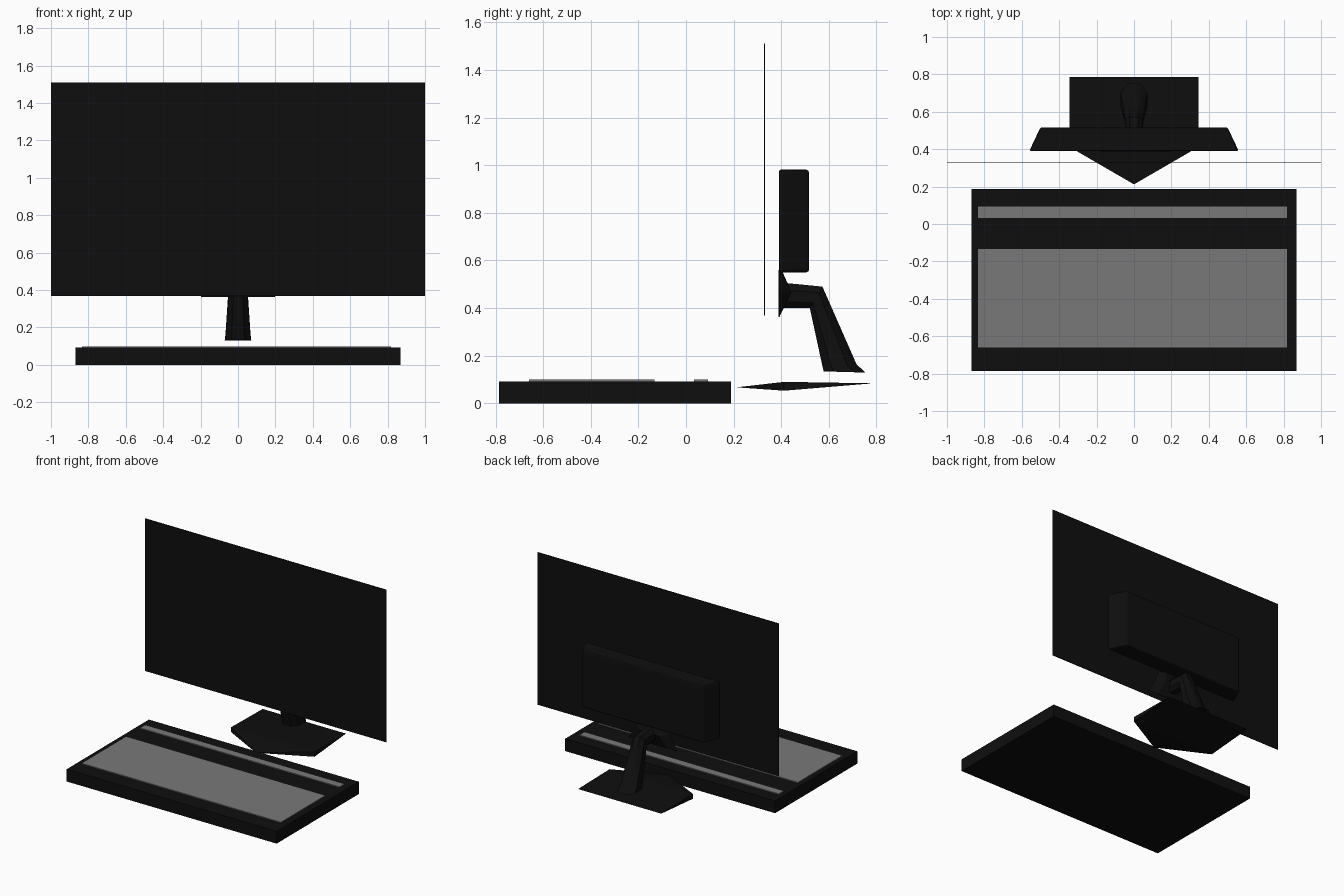
import bpy, bmesh

if "Cube" in bpy.data.objects:
    bpy.data.objects.remove(bpy.data.objects["Cube"])


def material(name, v):
    m = bpy.data.materials.new(name)
    m.diffuse_color = (v, v, v, 1)
    m.use_nodes = True
    m.node_tree.nodes["Principled BSDF"].inputs["Base Color"].default_value = m.diffuse_color
    return m


BLACK = material("black plastic", 0.0045)
GREY = material("key grey", 0.19)


def finish(name, bm, mat, bevel=0.0, smooth=False):
    bmesh.ops.recalc_face_normals(bm, faces=bm.faces)
    me = bpy.data.meshes.new(name)
    bm.to_mesh(me)
    bm.free()
    ob = bpy.data.objects.new(name, me)
    bpy.context.collection.objects.link(ob)
    me.materials.append(mat)
    if bevel:
        b = ob.modifiers.new("bevel", "BEVEL")
        b.width, b.segments = bevel, 2
    if smooth:
        bpy.ops.object.select_all(action='DESELECT')
        ob.select_set(True)
        bpy.context.view_layer.objects.active = ob
        bpy.ops.object.shade_smooth_by_angle(angle=0.7)
    return ob


def loft(name, rings, mat, **kw):
    """Skin equal-length rings of points and cap both ends."""
    bm = bmesh.new()
    vs = [[bm.verts.new(p) for p in r] for r in rings]
    n = len(vs[0])
    for a, b in zip(vs, vs[1:]):
        for i in range(n):
            j = (i + 1) % n
            bm.faces.new((a[i], a[j], b[j], b[i]))
    bm.faces.new(vs[0])
    bm.faces.new(vs[-1])
    return finish(name, bm, mat, **kw)


def box(name, x0, x1, y0, y1, z0, z1, mat):
    ring = lambda z: [(x0, y0, z), (x1, y0, z), (x1, y1, z), (x0, y1, z)]
    return loft(name, [ring(z0), ring(z1)], mat)


# keyboard with key field and function row plates
box("keyboard_body", -0.87, 0.87, -0.785, 0.188, 0, 0.092, BLACK)
box("key_field", -0.834, 0.818, -0.66, -0.133, 0.092, 0.099, GREY)
box("function_row", -0.834, 0.818, 0.033, 0.093, 0.092, 0.099, GREY)

# thin screen panel
box("screen", -1, 1, 0.328, 0.332, 0.368, 1.51, BLACK)

# rear housing, tapering towards the back
def housing_ring(y, hw, z0, z1):
    return [(-hw, y, z0), (hw, y, z0), (hw, y, z1), (-hw, y, z1)]


loft("rear_housing", [housing_ring(0.39, 0.56, 0.548, 0.983),
                      housing_ring(0.517, 0.5, 0.55, 0.981)], BLACK, bevel=0.012)

# wide bracket behind the screen, with a ridge at neck height
def bracket_ring(z, hw, back):
    return [(-hw, 0.388, z), (hw, 0.388, z), (hw * 0.6, back, z), (-hw * 0.6, back, z)]


loft("neck_bracket", [bracket_ring(0.362, 0.2, 0.392), bracket_ring(0.466, 0.14, 0.443),
                      bracket_ring(0.56, 0.1, 0.402)], BLACK)

# bent neck: octagonal sections from (front y, z), (back y, z), half width
def neck_ring(front, back, hw):
    half = [(0, 0.5), (0.25, 1), (0.72, 1), (1, 0.45)]
    side = [(w * hw, front[0] + (back[0] - front[0]) * t,
             front[1] + (back[1] - front[1]) * t) for t, w in half]
    return side + [(-x, y, z) for x, y, z in reversed(side)]


loft("neck", [neck_ring((0.39, 0.40), (0.39, 0.508), 0.045),
              neck_ring((0.52, 0.40), (0.573, 0.49), 0.047),
              neck_ring((0.571, 0.165), (0.716, 0.164), 0.067),
              neck_ring((0.578, 0.134), (0.754, 0.129), 0.071)], BLACK, smooth=True)

# pentagonal foot, thickest across its shoulders and sharp at tip and back edge
bm = bmesh.new()
V = lambda *p: bm.verts.new(p)
tip = V(0, 0.212, 0.067)
back = [V(s * 0.345, 0.785, 0.084) for s in (-1, 1)]
for z in (0.09, 0.053):
    l, r = [V(s * 0.345, 0.412, z) for s in (-1, 1)]
    bm.faces.new((tip, r, l))
    bm.faces.new((l, r, back[1], back[0]))
    if z > 0.07:
        top = (l, r)
for t, b, k in zip(top, (l, r), back):
    bm.faces.new((tip, t, b))
    bm.faces.new((t, b, k))
finish("stand_foot", bm, BLACK)
